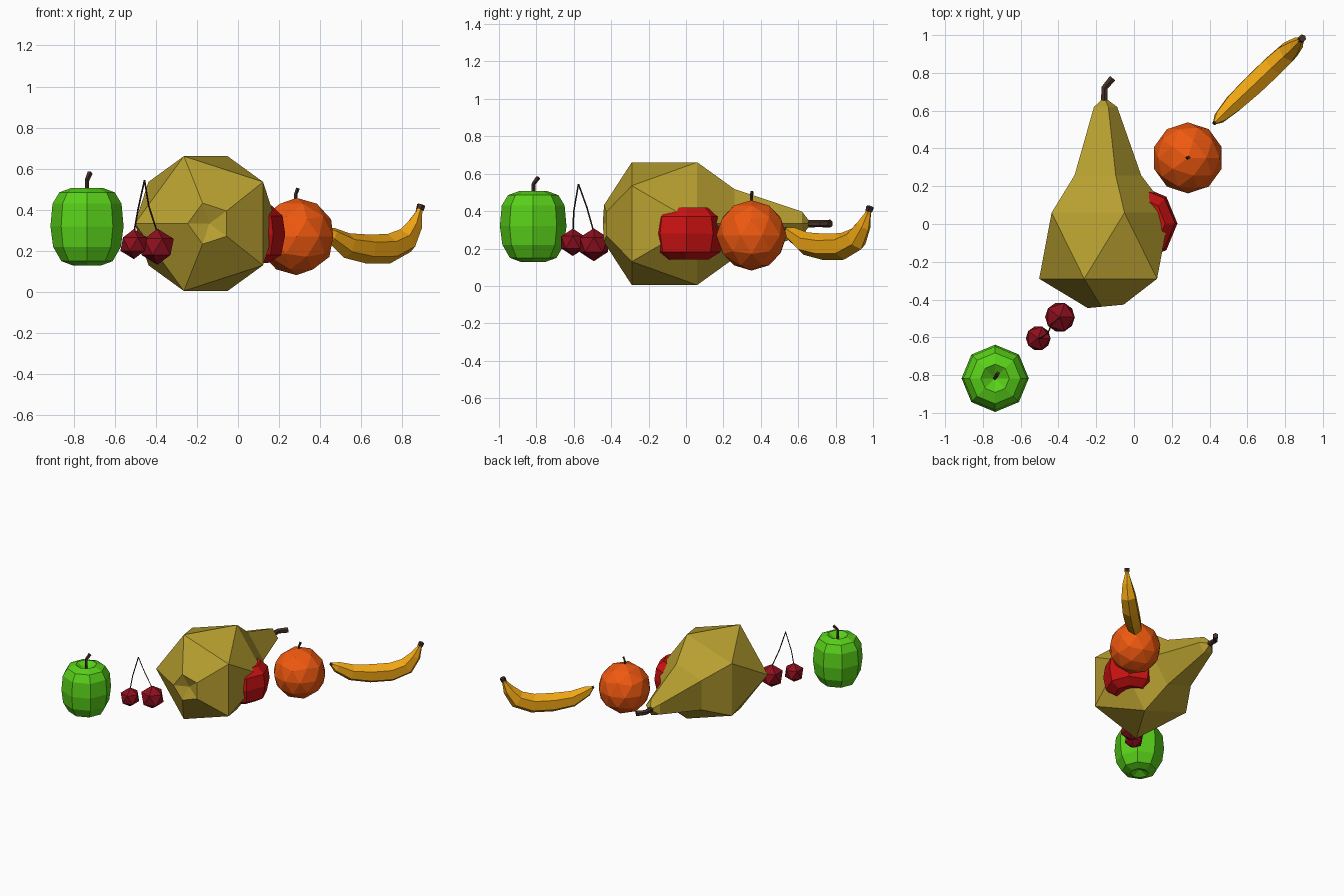
import bpy, bmesh
from math import sin, cos, pi
from mathutils import Vector

if "Cube" in bpy.data.objects:
    bpy.data.objects.remove(bpy.data.objects["Cube"])


def material(name, rgb):
    m = bpy.data.materials.new(name)
    m.diffuse_color = (*rgb, 1)
    m.use_nodes = True
    m.node_tree.nodes["Principled BSDF"].inputs["Base Color"].default_value = m.diffuse_color
    return m


GREEN = material("green skin", (0.10, 0.64, 0.01))
RED = material("red skin", (0.60, 0.006, 0.006))
ORANGE = material("orange peel", (0.87, 0.10, 0.005))
YELLOW = material("banana peel", (0.87, 0.38, 0.007))
OLIVE = material("pear skin", (0.48, 0.35, 0.03))
CHERRY = material("cherry skin", (0.27, 0.005, 0.013))
BROWN = material("stem brown", (0.06, 0.03, 0.02))


def finish(name, bm, mat):
    bmesh.ops.recalc_face_normals(bm, faces=bm.faces)
    mesh = bpy.data.meshes.new(name)
    bm.to_mesh(mesh)
    bm.free()
    mesh.materials.append(mat)
    ob = bpy.data.objects.new(name, mesh)
    bpy.context.collection.objects.link(ob)
    return ob


def skin(name, rings, mat, staggered=(), start=None, end=None):
    """Skin equal rings; staggered bands become triangles; ends are a cap or a point."""
    bm = bmesh.new()
    vr = [[bm.verts.new(p) for p in ring] for ring in rings]
    n = len(vr[0])
    for k, (a, b) in enumerate(zip(vr, vr[1:])):
        for i in range(n):
            j = (i + 1) % n
            if k in staggered:
                bm.faces.new((a[i], a[j], b[i]))
                bm.faces.new((a[j], b[j], b[i]))
            else:
                bm.faces.new((a[i], a[j], b[j], b[i]))
    for ring, tip in ((vr[0], start), (vr[-1], end)):
        if tip is None:
            bm.faces.new(ring)
        else:
            c = bm.verts.new(tip)
            for i in range(n):
                bm.faces.new((ring[i], ring[(i + 1) % n], c))
    return finish(name, bm, mat)


def tube(name, path, mat, sides=5, ref=(0, 1, 0.1), squash=1.0):
    """Tube along (x, y, z, radius) points."""
    pts = [Vector(p[:3]) for p in path]
    rings = []
    for i, p in enumerate(path):
        t = (pts[min(i + 1, len(pts) - 1)] - pts[max(i - 1, 0)]).normalized()
        side = t.cross(Vector(ref)).normalized()
        up = side.cross(t)
        rings.append([pts[i] + p[3] * (up * cos(2 * pi * k / sides) + side * squash * sin(2 * pi * k / sides))
                      for k in range(sides)])
    return skin(name, rings, mat)


def apple(name, x, y, profile, mat, top, bottom):
    rings = [[(x + r * cos(k * pi / 4), y + r * sin(k * pi / 4), z) for k in range(8)]
             for r, z in profile]
    return skin(name, rings, mat, start=(x, y, bottom), end=(x, y, top))


def ico(name, loc, r, mat, level):
    bm = bmesh.new()
    bmesh.ops.create_icosphere(bm, subdivisions=level, radius=r)
    bmesh.ops.translate(bm, verts=bm.verts, vec=loc)
    return finish(name, bm, mat)


# Green apple and its bent stem
apple("green_apple", -0.735, -0.817,
      [(0.065, 0.128), (0.125, 0.15), (0.165, 0.22), (0.178, 0.32), (0.168, 0.43), (0.135, 0.485), (0.075, 0.507)],
      GREEN, 0.455, 0.16)
tube("green_apple_stem", [(-0.735, -0.817, 0.45, 0.010), (-0.735, -0.815, 0.545, 0.011), (-0.72, -0.79, 0.58, 0.013)],
     BROWN, 4)

# Red apple, mostly sunk into the pear
apple("red_apple", 0.03, 0.003,
      [(0.115, 0.14), (0.18, 0.18), (0.2, 0.28), (0.187, 0.37), (0.135, 0.42)],
      RED, 0.38, 0.17)

# Pair of cherries with joined stems
for i, (x, y, z, r, mid) in enumerate([(-0.507, -0.605, 0.233, 0.073, (-0.487, -0.6, 0.4)),
                                       (-0.392, -0.493, 0.22, 0.088, (-0.435, -0.53, 0.42))]):
    ico(f"cherry_{i + 1}", (x, y, z), r, CHERRY, 1)
    tube(f"cherry_stem_{i + 1}", [(x, y, z + r - 0.02, 0.004), (*mid, 0.004), (-0.455, -0.575, 0.545, 0.004)],
         BROWN, 4)

# Pear lying on its side: pentagon rings along y, staggered at the belly
CX, CZ = -0.157, 0.333


def pear_ring(y, r, phase, dx=0.0, tilt=0.0):
    return [(CX + dx + r * cos(phase + k * 2 * pi / 5), y + tilt * cos(phase + k * 2 * pi / 5),
             CZ + r * sin(phase + k * 2 * pi / 5)) for k in range(5)]


A, B = pi / 5, 2 * pi / 5
skin("pear", [pear_ring(-0.435, 0.105, A, 0.017, 0.01), pear_ring(-0.29, 0.345, A), pear_ring(0.06, 0.345, B),
              pear_ring(0.258, 0.195, B), pear_ring(0.62, 0.068, B)],
     OLIVE, staggered=(1,), start=(-0.14, -0.4, CZ), end=(CX, 0.67, CZ))
tube("pear_stem", [(CX, 0.64, CZ, 0.020), (CX, 0.72, CZ, 0.019), (-0.113, 0.772, CZ, 0.021)],
     BROWN, 6, (0, 0, 1))

# Orange with a small stalk
ico("orange", (0.285, 0.35, 0.27), 0.188, ORANGE, 2)
tube("orange_stalk", [(0.281, 0.35, 0.44, 0.008), (0.281, 0.35, 0.475, 0.008), (0.292, 0.353, 0.505, 0.009)], BROWN, 4)

# Banana: tapered six-sided tube curving up along the diagonal
tube("banana", [(0.428, 0.537, 0.302, 0.012), (0.455, 0.565, 0.277, 0.04), (0.53, 0.64, 0.226, 0.062),
                (0.63, 0.735, 0.209, 0.071), (0.735, 0.835, 0.211, 0.072), (0.815, 0.91, 0.25, 0.066),
                (0.86, 0.95, 0.325, 0.043), (0.88, 0.972, 0.385, 0.019), (0.887, 0.98, 0.41, 0.018)],
     YELLOW, 6, (-0.6, -0.6, 1), 0.88)
tube("banana_stem", [(0.885, 0.978, 0.40, 0.020), (0.892, 0.984, 0.423, 0.021)], BROWN, 6, (-1, -1, 0))
tube("banana_tip", [(0.422, 0.531, 0.306, 0.010), (0.432, 0.541, 0.298, 0.014)], BROWN, 6, (0, 0, 1))
